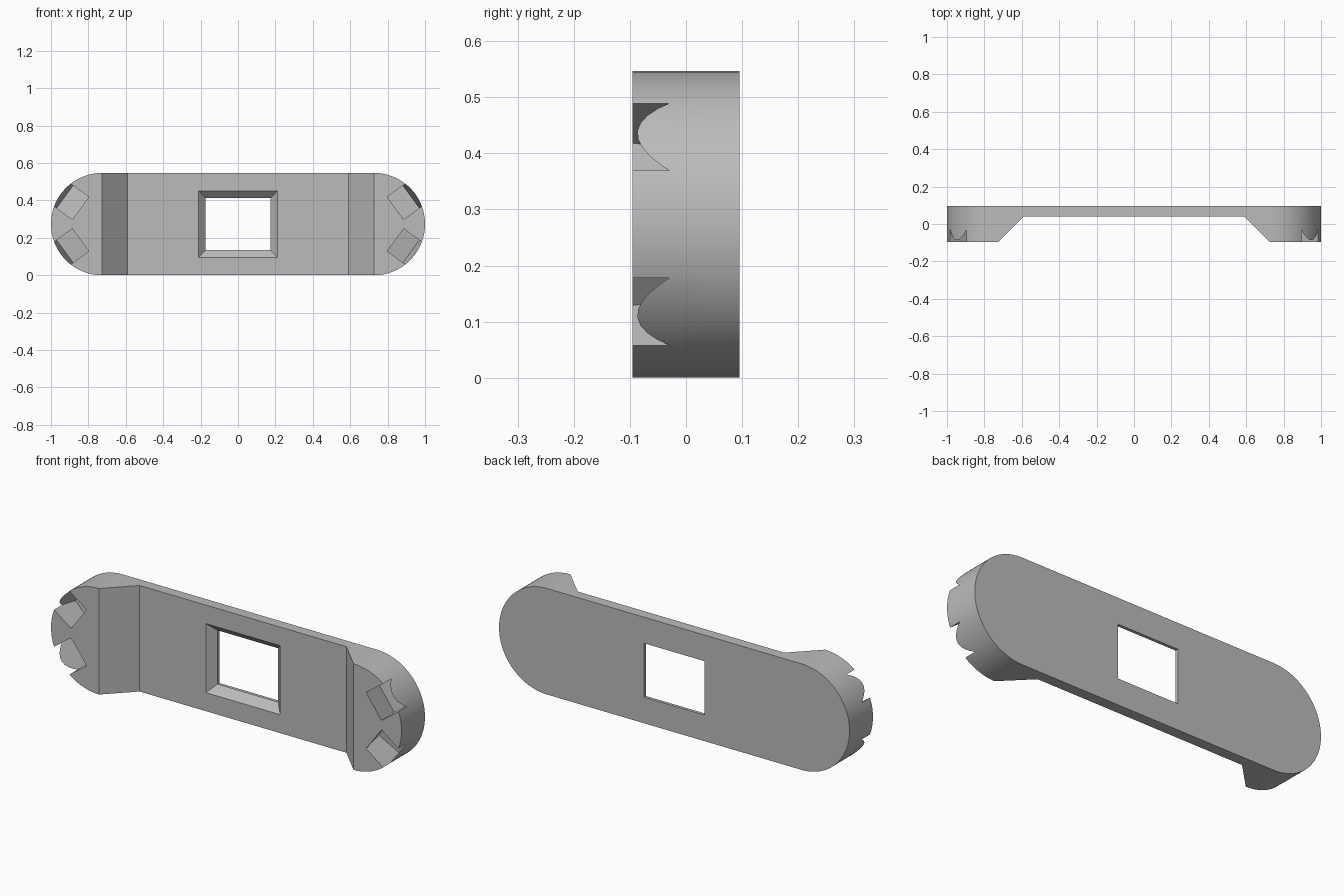
import bpy, bmesh, math
from mathutils import Matrix, Vector

if "Cube" in bpy.data.objects:
    bpy.data.objects.remove(bpy.data.objects["Cube"])

R = 0.2735            # end radius, half the height
CX = 1 - R            # centre of each round end
FRONT, BACK, PLATE = -0.0955, 0.0955, 0.0405

grey = bpy.data.materials.new("plain_grey")
grey.use_nodes = True
grey.diffuse_color = (0.5, 0.5, 0.5, 1)
grey.node_tree.nodes["Principled BSDF"].inputs["Base Color"].default_value = (0.5, 0.5, 0.5, 1)


def loft(name, rings):
    """Closed solid through rings of equal point count."""
    bm = bmesh.new()
    loops = [[bm.verts.new(p) for p in ring] for ring in rings]
    for a, b in zip(loops, loops[1:]):
        for i in range(len(a)):
            j = (i + 1) % len(a)
            bm.faces.new((a[i], a[j], b[j], b[i]))
    bm.faces.new(loops[0])
    bm.faces.new(loops[-1])
    bmesh.ops.recalc_face_normals(bm, faces=bm.faces)
    mesh = bpy.data.meshes.new(name)
    bm.to_mesh(mesh)
    bm.free()
    obj = bpy.data.objects.new(name, mesh)
    obj.data.materials.append(grey)
    bpy.context.collection.objects.link(obj)
    return obj


def rect(hx, hz, y):
    return [(x * hx, y, R + z * hz) for x, z in ((-1, -1), (1, -1), (1, 1), (-1, 1))]


# Rounded bar
N = 48
outline = []
for side, start in ((1, -math.pi / 2), (-1, math.pi / 2)):
    for i in range(N + 1):
        a = start + math.pi * i / N
        outline.append((side * CX + R * math.cos(a), R + R * math.sin(a)))
bar = loft("bar", [[(x, y, z) for x, z in outline] for y in (FRONT, BACK)])

# Shallow front recess with sloped ends
depth = PLATE - FRONT
recess = [(-0.59 - depth - 0.1, FRONT - 0.1), (0.59 + depth + 0.1, FRONT - 0.1),
          (0.59, PLATE), (-0.59, PLATE)]
cutters = [loft("recess_cutter", [[(x, y, z) for x, y in recess] for z in (-0.1, 0.7)])]

# Chamfered window
cutters.append(loft("window_cutter", [
    rect(0.222, 0.188, FRONT), rect(0.222, 0.188, PLATE - 0.01),
    rect(0.1735, 0.139, PLATE + 0.039), rect(0.1735, 0.139, 0.2)]))

# Four tilted pockets in the round ends
tilt = math.radians(10.3)
for sx in (1, -1):
    for sz in (1, -1):
        a = math.radians(36.25)
        radial = Vector((sx * math.cos(a), 0, sz * math.sin(a)))
        tangent = Vector((-sx * math.sin(a), 0, sz * math.cos(a)))
        inward = Vector((0, 1, 0))
        axis = inward * math.cos(tilt) - radial * math.sin(tilt)
        across = radial * math.cos(tilt) + inward * math.sin(tilt)
        mouth = Vector((sx * CX, FRONT, R)) + radial * 0.209
        rings = [[mouth + axis * s + across * u * 0.065 + tangent * v * 0.0745
                  for u, v in ((-1, -1), (1, -1), (1, 1), (-1, 1))]
                 for s in (-0.15, 0.146)]
        cutters.append(loft("pocket_cutter", rings))

# Cut everything out of the bar
bpy.ops.object.select_all(action='DESELECT')
bpy.context.view_layer.objects.active = bar
bar.select_set(True)
for cutter in cutters:
    cutter.hide_render = True
    mod = bar.modifiers.new("cut", 'BOOLEAN')
    mod.operation = 'DIFFERENCE'
    mod.solver = 'EXACT'
    mod.object = cutter
    bpy.ops.object.modifier_apply(modifier=mod.name)
    bpy.data.objects.remove(cutter)

bpy.ops.object.shade_smooth_by_angle(angle=math.radians(20))
